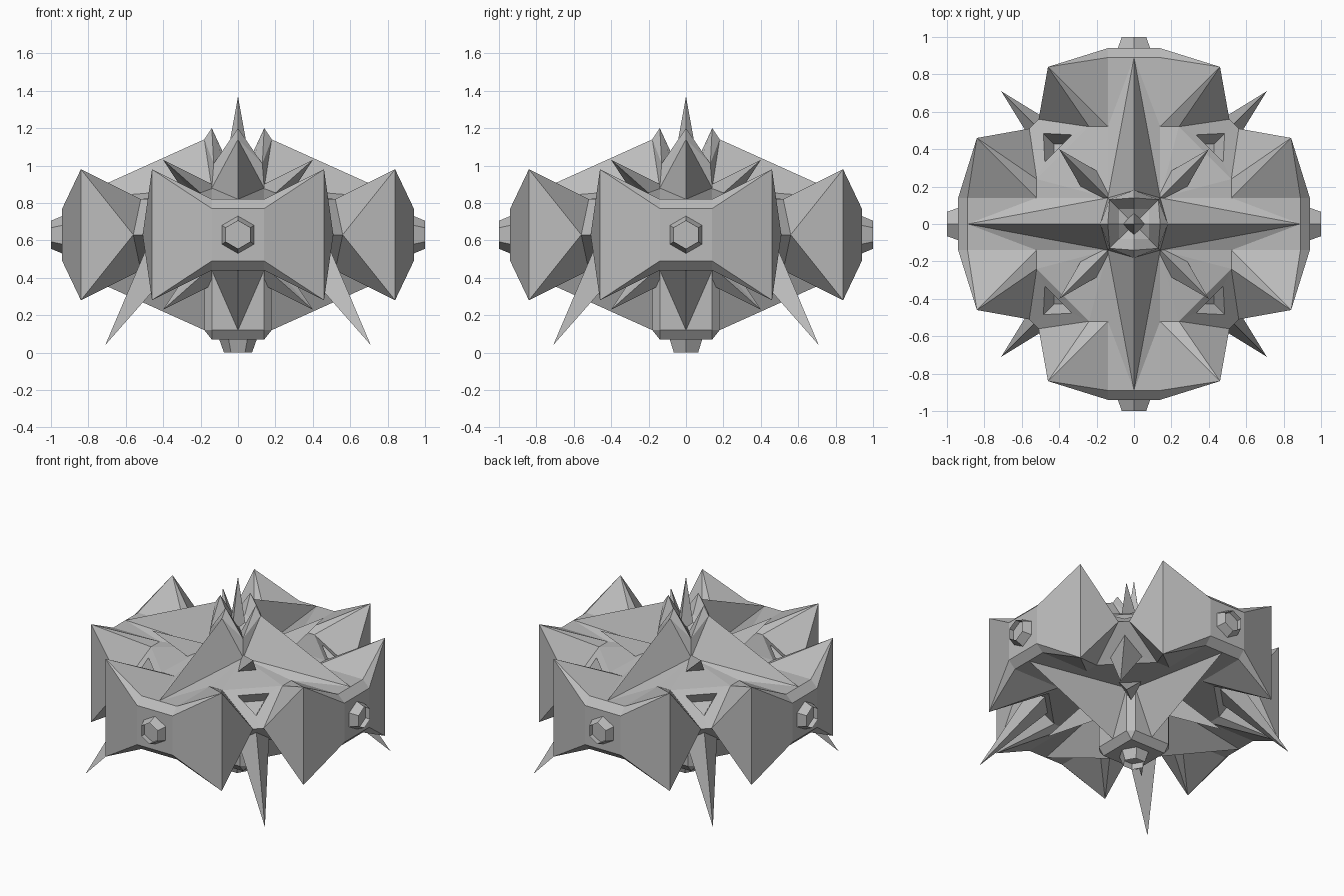
import bpy, bmesh, math
from mathutils import Vector, Matrix

cube = bpy.data.objects.get("Cube")
if cube:
    bpy.data.objects.remove(cube, do_unlink=True)

MID = 0.63  # height of the middle plane
grey = bpy.data.materials.new("stone_grey")
grey.use_nodes = True
grey.diffuse_color = (0.5, 0.5, 0.5, 1)
grey.node_tree.nodes["Principled BSDF"].inputs["Base Color"].default_value = (0.5, 0.5, 0.5, 1)


def finish(name, bm):
    bmesh.ops.remove_doubles(bm, verts=bm.verts, dist=0.0005)
    bmesh.ops.recalc_face_normals(bm, faces=bm.faces)
    mesh = bpy.data.meshes.new(name)
    bm.to_mesh(mesh)
    bm.free()
    mesh.materials.append(grey)
    obj = bpy.data.objects.new(name, mesh)
    obj.location.z = MID
    bpy.context.collection.objects.link(obj)
    return obj


def add_sectors(bm, polys):
    """Repeat half-sector polygons by mirroring in x and four quarter turns."""
    for turn in range(4):
        rot = Matrix.Rotation(turn * math.pi / 2, 3, 'Z')
        for side in (1, -1):
            for poly in polys:
                pts = [rot @ Vector((side * p[0], p[1], p[2])) for p in poly]
                bm.faces.new([bm.verts.new(p) for p in pts])


def flip(polys):
    return [[(x, y, -z) for x, y, z in poly] for poly in polys]


def on_diagonal(p, q=None):
    m = (p[0] + p[1]) / 2
    return (m, m, p[2])


def toward(p, c, k):
    return tuple(Vector(c).lerp(Vector(p), k))


# Points shared by the upper and lower halves
panel0, panel = (0, .94, .14), (.14, .94, .14)
ledge0, ledge = (0, .89, .19), (.14, .89, .19)
wing, wing_mid = (.46, .84, .35), (.46, .84, 0)
frame_low, frame_top, deck = (.51, .56, 0), (.24, .52, .19), (.14, .52, .19)
frame_low_m, frame_top_m = on_diagonal(frame_low), on_diagonal(frame_top)
centre = (.43, .43, .127)
hole_low = toward(frame_low_m, centre, .52)
hole_top = toward(frame_top, centre, .52)
hole_top_m = on_diagonal(hole_top)

# Wing panels, ledges and triangular frames
half = [
    [(0, .94, 0), (.14, .94, 0), panel, panel0],
    [(.14, .94, 0), wing_mid, wing, panel],
    [panel0, panel, ledge, ledge0], [panel, wing, ledge],
    [wing_mid, frame_low, wing], [wing, frame_low, frame_top],
    [wing, frame_top, deck], [wing, deck, ledge],
    [frame_top, frame_low, frame_low_m, hole_low],
    [frame_top, hole_low, hole_top],
    [frame_top, hole_top, hole_top_m, frame_top_m],
]


def arm(corner, corner_m, ridge):
    """Deck beside a star arm and the sloping flank of the arm."""
    return [[ledge0, ledge, deck], [ledge0, deck, corner],
            [deck, frame_top, corner], [corner, frame_top, frame_top_m, corner_m],
            [ledge0, corner, ridge]]


# Upper half: arms, crown and recessed triangles
corner, ridge = (.14, .14, .25), (0, .18, .51)
tip, valley = (0, .14, .57), (.13, .13, .38)
floor, floor0 = (.08, .08, .40), (0, .08, .44)
sink = Vector((-.045, -.045, -.07))
low_in, top_in, top_in_m = [tuple(Vector(toward(p, centre, .8)) + sink)
                            for p in (hole_low, hole_top, hole_top_m)]
upper = [p for p in arm(corner, corner, ridge)]
upper[3] = [corner, frame_top, frame_top_m]
upper += [
    [ridge, corner, valley], [ridge, valley, tip],
    [tip, valley, floor, floor0], [floor0, floor, (0, 0, .40)],
    [hole_low, hole_top, top_in, low_in], [hole_top, hole_top_m, top_in_m, top_in],
    [low_in, top_in, top_in_m],
]

# Lower half: arms, column and bottom cap (listed upwards, then flipped)
root, root_m = (.14, .18, .19), (.16, .16, .19)
foot0, foot, foot_m = (0, .18, .51), (.14, .18, .51), (.16, .16, .51)
cap0, cap = (0, .14, .56), (.14, .14, .56)
lower = arm(root, root_m, foot0) + [
    [foot0, root, foot], [root, root_m, foot_m, foot],
    [foot0, foot, cap, cap0], [foot, foot_m, cap], [cap0, cap, (0, 0, .56)],
    [hole_low, hole_top, hole_top_m],
]

body = bmesh.new()
add_sectors(body, half + upper)
add_sectors(body, flip(half + lower))
finish("star_body", body)

# Long spikes out of the lower frames
spike_tip = (.71, .71, .59)
spikes = bmesh.new()
add_sectors(spikes, flip([[hole_low, hole_top, spike_tip],
                          [hole_top, hole_top_m, spike_tip],
                          [hole_low, hole_top, hole_top_m]]))
finish("corner_spikes", spikes)

# Leaf-shaped thorns between the arms, above and below
thorn_tip, thorn_side = (.4, .4, .40), (.14, .25, .17)
thorn_back, thorn_under = (.14, .14, .27), (.19, .19, .17)
thorn = [[thorn_tip, thorn_side, thorn_back], [thorn_tip, thorn_side, thorn_under],
         [thorn_back, thorn_side, thorn_under]]
for name, polys in (("upper_thorns", thorn), ("lower_thorns", flip(thorn))):
    bm = bmesh.new()
    add_sectors(bm, polys)
    finish(name, bm)

# Finial in the middle of the crown
bm = bmesh.new()
bmesh.ops.create_cone(bm, segments=4, radius1=.065, radius2=0, depth=.36, cap_ends=True,
                      matrix=Matrix.Translation((0, 0, .56)))
finish("crown_finial", bm)


def nut(name, direction, distance, height):
    """Tapered six-sided nut with a round socket."""
    bm = bmesh.new()
    rings = [[bm.verts.new((r * math.cos(a), r * math.sin(a), z))
              for a in (i * math.tau / n for i in range(n))]
             for r, z, n in ((.1, 0, 6), (.075, height, 6))]
    for i in range(6):
        j = (i + 1) % 6
        bm.faces.new((rings[0][i], rings[0][j], rings[1][j], rings[1][i]))
    top = bm.faces.new(rings[1])
    bmesh.ops.inset_region(bm, faces=[top], thickness=.033)
    bmesh.ops.translate(bm, verts=top.verts, vec=(0, 0, -height * .6))
    # Point the hexagon up and down on the side panels
    turn = direction.to_track_quat('Z', 'Y').to_matrix().to_4x4()
    spin = Matrix.Rotation(math.pi / 2 if direction.z == 0 else 0, 4, 'Z')
    bm.transform(Matrix.Translation(direction * distance) @ turn @ spin)
    finish(name, bm)


for name, way in (("left", (1, 0, 0)), ("right", (-1, 0, 0)),
                  ("back", (0, 1, 0)), ("front", (0, -1, 0))):
    nut(name + "_nut", Vector(way), .94, .06)
nut("bottom_nut", Vector((0, 0, -1)), .56, .07)
